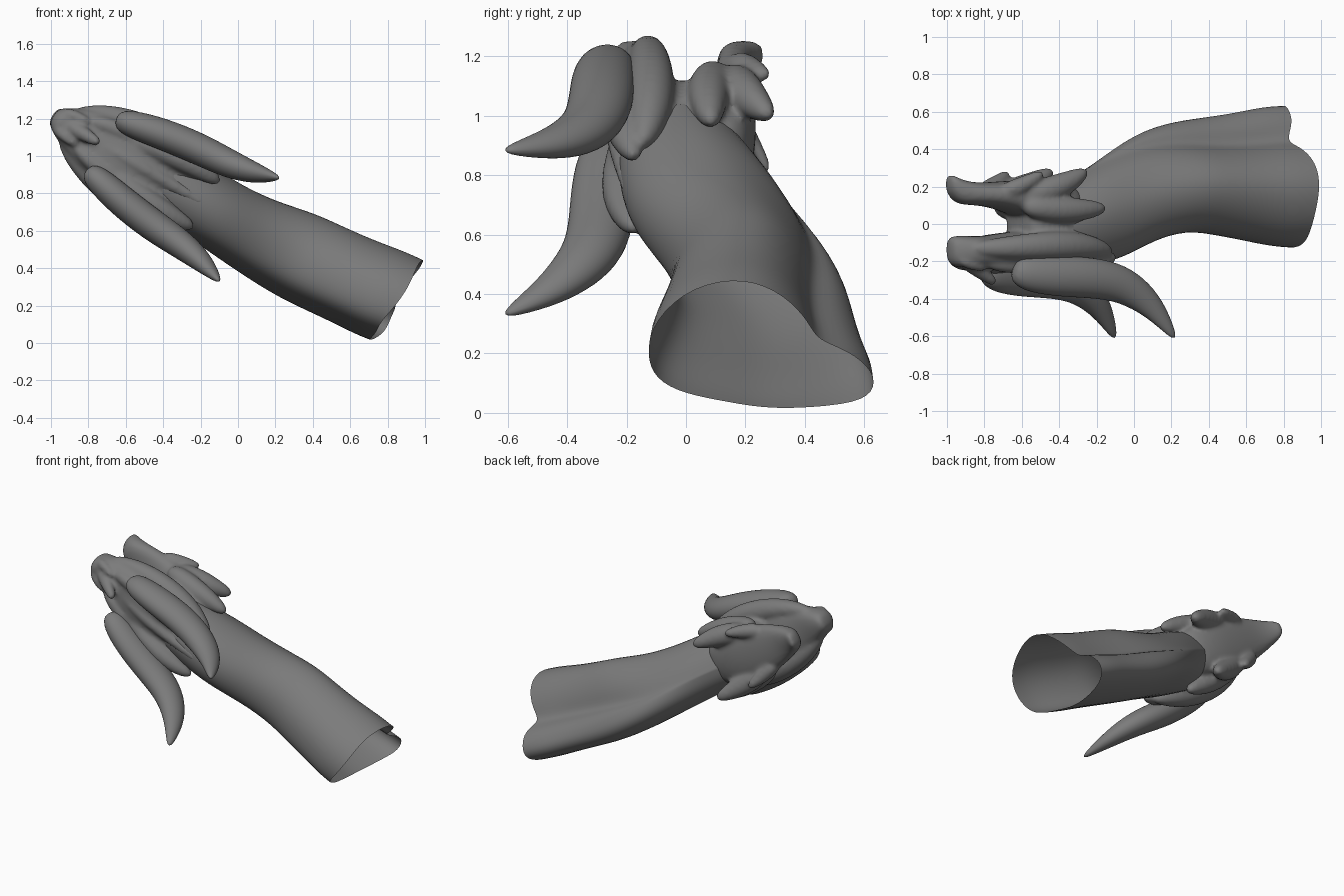
import bpy, bmesh, math, random
from mathutils import Vector

if "Cube" in bpy.data.objects:
    bpy.data.objects.remove(bpy.data.objects["Cube"])

random.seed(4)
# Head frame: s runs forward along the neck, t sideways from the mid-plane, y stays world y
F, L = Vector((-0.866, 0, 0.5)), Vector((0.5, 0, 0.866))
MID = 0.555

hide = bpy.data.materials.new("dark_grey")
hide.diffuse_color = (0.2, 0.2, 0.2, 1)
hide.use_nodes = True
hide.node_tree.nodes["Principled BSDF"].inputs["Base Color"].default_value = hide.diffuse_color


def world(s, t, y):
    return F * s + L * (t + MID) + Vector((0, y, 0))


def skin(name, rings, cap_start=True, cap_end=True, levels=2):
    """Bridge rings of local (s, t, y) points into one smooth object."""
    bm = bmesh.new()
    vr = [[bm.verts.new(world(*p)) for p in ring] for ring in rings]
    n = len(rings[0])
    for a, b in zip(vr, vr[1:]):
        for i in range(n):
            j = (i + 1) % n
            bm.faces.new((a[i], a[j], b[j], b[i]))
    if cap_start:
        bm.faces.new(vr[0])
    if cap_end:
        bm.faces.new(vr[-1])
    bmesh.ops.recalc_face_normals(bm, faces=bm.faces)
    for f in bm.faces:
        f.smooth = True
    me = bpy.data.meshes.new(name)
    bm.to_mesh(me)
    bm.free()
    me.materials.append(hide)
    ob = bpy.data.objects.new(name, me)
    bpy.context.collection.objects.link(ob)
    mod = ob.modifiers.new("round", 'SUBSURF')
    mod.levels = mod.render_levels = levels
    return ob


def jaw(name, stations, n=12, power=0.8):
    """Loft of soft boxy sections: (s, y centre, half width, half height)."""
    rings = []
    for s, yc, ht, hy in stations:
        ring = []
        for i in range(n):
            a = 2 * math.pi * i / n
            c, d = math.cos(a), math.sin(a)
            ring.append((s, math.copysign(abs(c) ** power, c) * ht,
                         yc + math.copysign(abs(d) ** power, d) * hy))
        rings.append(ring)
    return [skin(name, rings)]


def spike(name, pts, sides=(1, -1), flat=1.0, n=10):
    """Tapered tube through (s, t, y, radius), mirrored across the head."""
    out = []
    for k in sides:
        P = [Vector((p[0], p[1] * k, p[2])) for p in pts]
        rings = []
        for i, p in enumerate(P):
            d = (P[min(i + 1, len(P) - 1)] - P[max(i - 1, 0)]).normalized()
            side = Vector((0, 1, 0)).cross(d).cross(d).normalized()
            up = d.cross(side)
            r = pts[i][3]
            rings.append([tuple(p + side * math.cos(2 * math.pi * j / n) * r * flat
                                + up * math.sin(2 * math.pi * j / n) * r)
                          for j in range(n)])
        tag = "" if len(sides) == 1 else ("_left" if k > 0 else "_right")
        out.append(skin(name + tag, rings))
    return out


# Neck: folded profile at the torn end, blending to an oval at the skull
profile = [(-.13, -1), (.39, -.93), (.83, -.6), (1, -.13), (.75, .22), (.3, .43),
           (-.04, .49), (-.06, .77), (-.36, 1), (-.65, 1), (-.87, .77), (-1, .1),
           (-.87, -.27), (-.74, -.67), (-.55, -.92)]
neck = [  # s, t centre, y centre, half width, half height, fold amount
    (-.61, .072, .25, .27, .385, 1), (-.52, .06, .25, .272, .38, 1),
    (-.35, .04, .25, .26, .345, 1), (-.15, .02, .255, .26, .315, .95),
    (0, .01, .255, .255, .30, .85), (.2, -.01, .21, .225, .305, .6),
    (.4, -.01, .11, .205, .31, .3), (.6, 0, .03, .2, .265, 0), (.8, 0, -.02, .19, .22, 0)]
rings = []
for k, (s, tc, yc, ht, hy, w) in enumerate(neck):
    ring = []
    for a, b in profile:
        h = math.hypot(a, b)
        ds = random.uniform(-.04, .04) + .03 * (a < -.5) - .05 * (b > .5) if k == 0 else 0
        ring.append((s + ds, tc + ht * (a * w + a / h * (1 - w)),
                     yc + hy * (b * w + b / h * (1 - w))))
    rings.append(ring)
skin("neck", rings, cap_start=False, cap_end=False)

# Great horns sweeping back and up
spike("horn", [(1.16, .155, -.24, .055), (1.1, .17, -.265, .1), (.92, .21, -.28, .115),
               (.72, .238, -.285, .117), (.55, .248, -.315, .109), (.43, .265, -.385, .09),
               (.335, .29, -.48, .06), (.25, .32, -.615, .016)], flat=.78)

# Skull with upper and lower jaws
head = jaw("skull", [(.6, 0, .12, .17), (.72, 0, .18, .22), (.85, -.02, .195, .21),
                     (1.0, -.02, .18, .16), (1.05, 0, .13, .11)], power=.9)
head += jaw("upper_jaw", [(.55, -.08, .15, .08), (.75, -.12, .2, .11), (.95, -.15, .21, .12),
                          (1.12, -.15, .205, .11), (1.25, -.15, .165, .085),
                          (1.36, -.145, .11, .085), (1.43, -.15, .075, .09),
                          (1.465, -.13, .04, .06)])
head += jaw("lower_jaw", [(.65, .08, .14, .12), (.85, .11, .19, .13), (1.0, .13, .195, .11),
                          (1.15, .155, .17, .075), (1.3, .16, .125, .06), (1.4, .17, .085, .07),
                          (1.44, .2, .065, .065), (1.47, .225, .04, .045)])

# Cheek ridges ending in a swept point
head += spike("cheek_ridge", [(1.38, .07, -.13, .03), (1.25, .14, -.13, .06),
                              (1.05, .19, -.12, .08), (.85, .2, -.115, .085),
                              (.68, .185, -.125, .07), (.55, .165, -.15, .03)])

# Jaw-corner and chin spikes
head += spike("jaw_spike_upper", [(1.1, .14, .1, .06), (.92, .18, .075, .08),
                                  (.76, .205, .075, .067), (.61, .215, .085, .03)])
head += spike("jaw_spike_lower", [(1.08, .13, .15, .06), (.94, .165, .18, .08),
                                  (.82, .18, .225, .065), (.71, .185, .29, .028)])
head += spike("chin_spike", [(1.2, .11, .17, .05), (1.1, .15, .2, .055), (.98, .19, .28, .024)])

# Brows, nostrils and nose horn
head += spike("brow", [(1.3, .07, -.2, .03), (1.18, .11, -.22, .05), (1.03, .12, -.22, .05),
                       (.85, .1, -.2, .03)])
head += spike("nostril", [(1.43, .04, -.18, .025), (1.39, .055, -.205, .035),
                          (1.33, .065, -.225, .03), (1.27, .07, -.24, .018)])
head += spike("nose_horn", [(1.38, 0, -.19, .045), (1.3, 0, -.235, .045), (1.24, 0, -.275, .037),
                            (1.17, 0, -.32, .026)], sides=(1,))

# Crest from the nose over the skull, and webs that root the horns in it
head += spike("crest", [(1.25, 0, -.2, .03), (1.0, 0, -.25, .04), (.8, 0, -.22, .04),
                        (.5, 0, -.185, .03), (.3, 0, -.12, .02)], sides=(1,))
head += spike("horn_web", [(1.1, .1, -.2, .05), (.9, .13, -.22, .07), (.7, .15, -.22, .07),
                           (.5, .14, -.17, .035)])

# Fuse the head parts into one flowing surface
for ob in head:
    ob.select_set(True)
bpy.context.view_layer.objects.active = head[0]
bpy.ops.object.join()
whole = bpy.context.view_layer.objects.active
whole.name = "head"
rm = whole.modifiers.new("fuse", 'REMESH')
rm.mode = 'VOXEL'
rm.voxel_size = 0.012
rm.use_smooth_shade = True
sm = whole.modifiers.new("soften", 'SMOOTH')
sm.factor = 0.5
sm.iterations = 8
